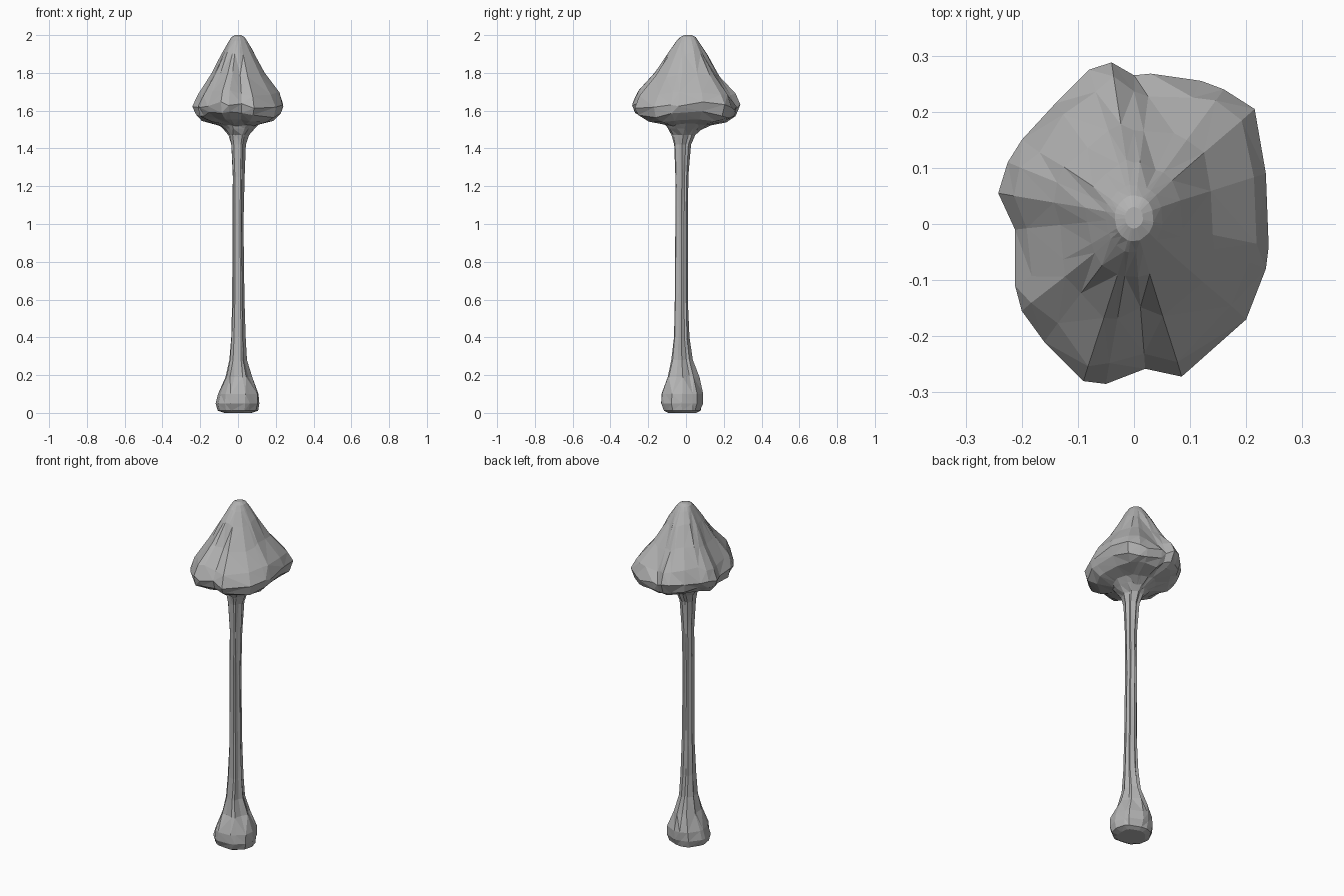
import bpy
import bmesh
import math
import random
from mathutils import Vector

random.seed(4)
cube = bpy.data.objects.get("Cube")
if cube:
    bpy.data.objects.remove(cube, do_unlink=True)

grey = bpy.data.materials.new("stone grey")
grey.use_nodes = True
tone = (0.45, 0.45, 0.45, 1)
grey.diffuse_color = tone
grey.node_tree.nodes["Principled BSDF"].inputs["Base Color"].default_value = tone


def loft(name, rings):
    """Skin a stack of equal rings, close both ends, facet into triangles."""
    bm = bmesh.new()
    loops = [[bm.verts.new(p) for p in ring] for ring in rings]
    n = len(loops[0])
    for low, high in zip(loops, loops[1:]):
        for i in range(n):
            j = (i + 1) % n
            bm.faces.new((low[i], low[j], high[j], high[i]))
    bm.faces.new(loops[0][::-1])
    bm.faces.new(loops[-1])
    bmesh.ops.triangulate(bm, faces=bm.faces[:])
    bmesh.ops.recalc_face_normals(bm, faces=bm.faces[:])
    mesh = bpy.data.meshes.new(name)
    bm.to_mesh(mesh)
    bm.free()
    mesh.materials.append(grey)
    obj = bpy.data.objects.new(name, mesh)
    bpy.context.collection.objects.link(obj)
    return obj


# Cap: irregular rim outline, scaled along a bell profile
outline = [Vector(p) for p in (
    (.24, -.04), (.235, .09), (.215, .205), (.16, .24), (.12, .255),
    (.03, .268), (0, .265), (-.04, .288), (-.08, .275), (-.14, .215),
    (-.2, .15), (-.225, .11), (-.242, .055), (-.212, -.01), (-.212, -.11),
    (-.2, -.155), (-.16, -.21), (-.09, -.28), (-.05, -.285), (.02, -.258),
    (.085, -.272), (.2, -.17), (.235, -.08))]
# height, scale, wave in height
profile = ((1.49, .2, 0), (1.525, .45, .004), (1.55, .76, .008),
           (1.578, .93, .012), (1.625, 1, .014), (1.69, .88, .014),
           (1.79, .61, .012), (1.9, .37, .008), (1.965, .22, .003),
           (1.99, .15, 0), (2.0, .07, 0))
cap_rings = []
for z, scale, wave in profile:
    ring = []
    for i, p in enumerate(outline):
        a = math.atan2(p.y, p.x)
        oval = Vector((.23 * math.cos(a), .27 * math.sin(a)))
        # folds fade towards the rounded tip
        q = oval.lerp(p, min(1, scale * 1.3)) * scale
        if .3 < scale < .95:
            q *= 1 + random.uniform(-.045, .045)
        lift = wave * (math.sin(3 * a + 1) + random.uniform(-.7, .7))
        ring.append((q.x, q.y + .012 * (1 - scale), z + lift))
    cap_rings.append(ring)
loft("mushroom_cap", cap_rings)

# Stem: slim ribbed stalk, flared under the cap, swollen at the foot
# height, centre x, centre y, radius x, radius y
sections = ((0, 0, -.02, .075, .075), (.012, -.002, -.022, .105, .1),
            (.05, -.002, -.023, .113, .113), (.1, 0, -.02, .11, .112),
            (.19, 0, -.017, .073, .086), (.28, 0, -.022, .046, .058),
            (.4, .002, -.025, .04, .042), (.6, .002, -.025, .033, .036),
            (1, 0, -.024, .03, .034), (1.25, .002, -.022, .032, .036),
            (1.42, .002, -.021, .041, .046), (1.47, .003, -.015, .055, .065),
            (1.505, .005, -.008, .085, .09), (1.535, .005, 0, .12, .12))
sides = 14
stem_rings = []
for z, cx, cy, rx, ry in sections:
    ring = []
    for i in range(sides):
        a = math.tau * (i + .3 * math.sin(2.4 * i)) / sides
        r = 1 + random.uniform(-.05, .05)
        # shallow lengthwise grooves on the stalk
        if .15 < z < 1.5 and i % 3 == 1:
            r -= .18
        ring.append((cx + rx * r * math.cos(a), cy + ry * r * math.sin(a), z))
    stem_rings.append(ring)
loft("mushroom_stem", stem_rings)
